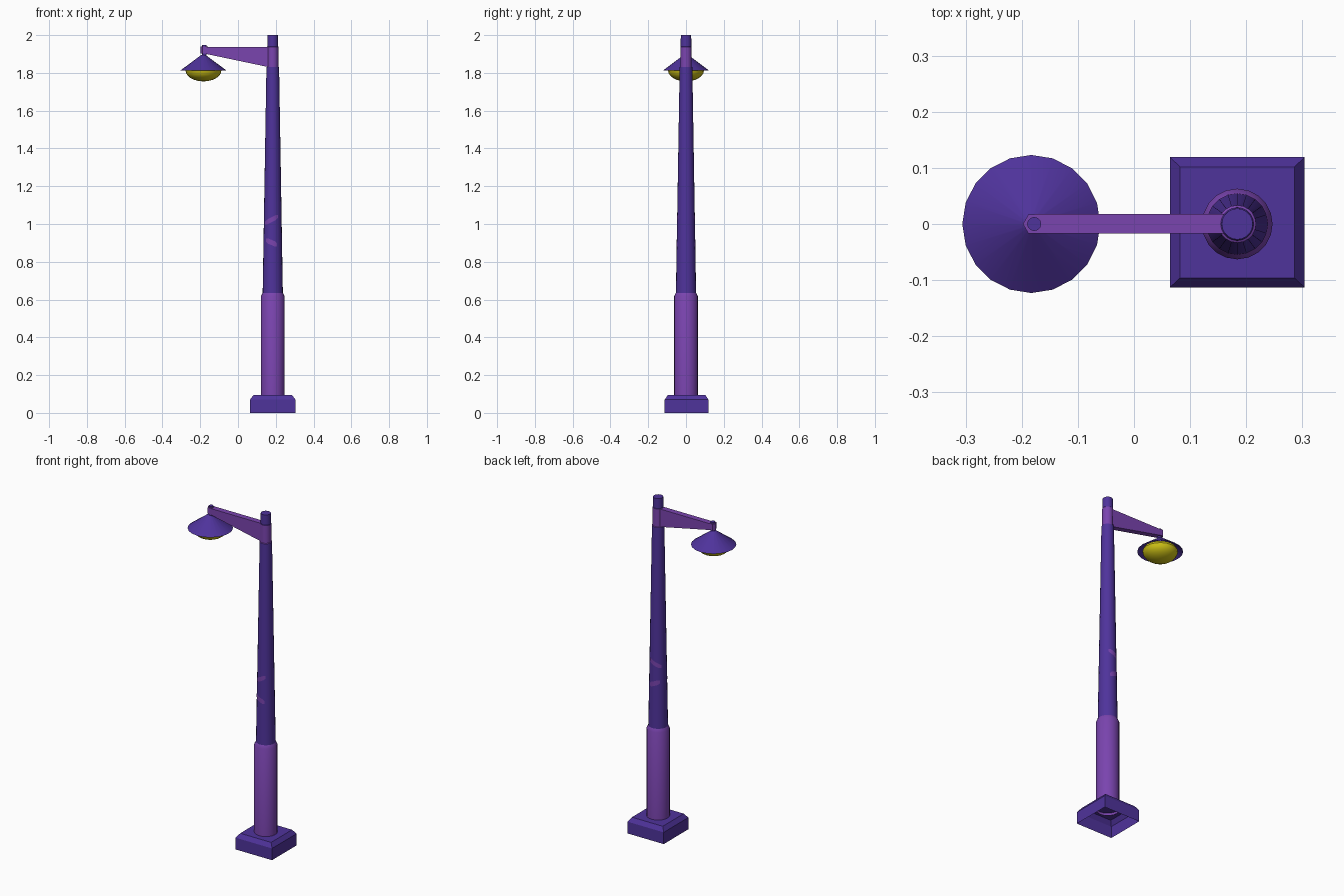
import bpy, bmesh, math

if "Cube" in bpy.data.objects:
    bpy.data.objects.remove(bpy.data.objects["Cube"])

def mat(name, col):
    m = bpy.data.materials.new(name)
    m.diffuse_color = (*col, 1)
    m.use_nodes = True
    m.node_tree.nodes["Principled BSDF"].inputs["Base Color"].default_value = m.diffuse_color
    return m

DARK = mat("deep purple", (0.078, 0.033, 0.33))
LIGHT = mat("violet", (0.195, 0.058, 0.43))
YELLOW = mat("lamp yellow", (0.62, 0.54, 0.008))
PX, LX = 0.184, -0.183   # pole and lamp axes

def finish(name, bm, mats, smooth=True, normals=True):
    if normals:
        bmesh.ops.recalc_face_normals(bm, faces=bm.faces)
    me = bpy.data.meshes.new(name)
    bm.to_mesh(me)
    bm.free()
    ob = bpy.data.objects.new(name, me)
    bpy.context.collection.objects.link(ob)
    for m in mats:
        me.materials.append(m)
    if smooth:
        bpy.ops.object.select_all(action='DESELECT')
        ob.select_set(True)
        bpy.context.view_layer.objects.active = ob
        bpy.ops.object.shade_smooth_by_angle(angle=math.radians(35))
    return ob

def lathe(name, cx, profile, mats, n=20, cap_top=False, cap_bottom=False, rule=None, smooth=True):
    """Spin (radius, z) points, listed bottom to top, about a vertical axis."""
    bm = bmesh.new()
    rings = [[bm.verts.new((cx + r * math.cos(2 * math.pi * i / n),
                            r * math.sin(2 * math.pi * i / n), z))
              for i in range(n)] for r, z in profile]
    for a, b in zip(rings, rings[1:]):
        for i in range(n):
            j = (i + 1) % n
            bm.faces.new((a[i], a[j], b[j], b[i]))
    if cap_top:
        bm.faces.new(rings[-1])
    if cap_bottom:
        bm.faces.new(rings[0][::-1])
    if rule:
        for f in bm.faces:
            f.material_index = rule(f.calc_center_median().z)
    return finish(name, bm, mats, smooth, normals=False)

# square plinth, chamfered on top and open underneath
bm = bmesh.new()
rings = [[bm.verts.new((PX + sx * hx, 0.003 + sy * hy, z))
          for sx, sy in ((-1, -1), (1, -1), (1, 1), (-1, 1))]
         for hx, hy, z in ((0.12, 0.116, 0), (0.12, 0.116, 0.07), (0.102, 0.099, 0.095))]
for a, b in zip(rings, rings[1:]):
    for i in range(4):
        j = (i + 1) % 4
        bm.faces.new((a[i], a[j], b[j], b[i]))
bm.faces.new(rings[-1])
finish("plinth", bm, [DARK], smooth=False, normals=False)

# lower sleeve and tapered pole, with a violet band where the arm joins
lathe("pole_sleeve", PX, [(0.063, 0.08), (0.063, 0.618), (0.054, 0.636)], [LIGHT])
lathe("pole", PX, [(0.054, 0.6), (0.0335, 1.83), (0.03, 1.832), (0.0295, 1.938), (0.028, 1.94), (0.0277, 2.0)],
      [DARK, LIGHT], cap_top=True, rule=lambda z: 1 if 1.831 < z < 1.939 else 0)

# slanted painted stripes wrapped on the front and back of the pole
def stripe(name, side, x0, x1, z0, z1, h):
    bm = bmesh.new()
    cols, n = [], 6
    for i in range(n + 1):
        t = i / n
        x, z = x0 + (x1 - x0) * t, z0 + (z1 - z0) * t
        r = 0.054 - (z - 0.6) * 0.01667 + 0.0015
        y = side * math.sqrt(r * r - x * x)
        k = h if 0 < i < n else h * 0.6
        cols.append([bm.verts.new((PX + x, y, z + s * k / 2)) for s in (-1, 1)])
    for a, b in zip(cols, cols[1:]):
        f = (a[0], b[0], b[1], a[1])
        bm.faces.new(f if side < 0 else f[::-1])
    finish(name, bm, [LIGHT], normals=False)

for side, tag in ((-1, "front"), (1, "back")):
    stripe("upper_stripe_" + tag, side, -0.04, 0.027, 1.005, 1.04, 0.026)
    stripe("lower_stripe_" + tag, side, -0.037, 0.022, 0.915, 0.89, 0.028)

# tapered arm
bm = bmesh.new()
outline = [(-0.177, 1.938), (-0.177, 1.902), (0.165, 1.83), (0.165, 1.938)]
near, far = [[bm.verts.new((x, y, z)) for x, z in outline] for y in (-0.0165, 0.0175)]
bm.faces.new(near)
bm.faces.new(far[::-1])
for i in range(4):
    j = (i + 1) % 4
    bm.faces.new((near[i], far[i], far[j], near[j]))
finish("arm", bm, [LIGHT], smooth=False)

# hexagonal arm tip and hanging stem
lathe("arm_tip", -0.178, [(0.02, 1.902), (0.02, 1.94)], [LIGHT], n=6,
      cap_top=True, cap_bottom=True, smooth=False)
lathe("lamp_stem", -0.178, [(0.0125, 1.88), (0.0125, 1.947)], [DARK], n=12, cap_top=True)

# conical shade, open underneath, and bulb
lathe("lamp_shade", LX, [(0.123, 1.812), (0.01, 1.896)], [DARK], cap_top=True)
bulb = [(0.095 * math.sin(a), 1.813 - 0.058 * math.cos(a))
        for a in (math.radians(d) for d in (2, 15, 30, 45, 60, 75, 90))]
lathe("bulb", LX, bulb + [(0.088, 1.828)], [YELLOW], cap_bottom=True)
